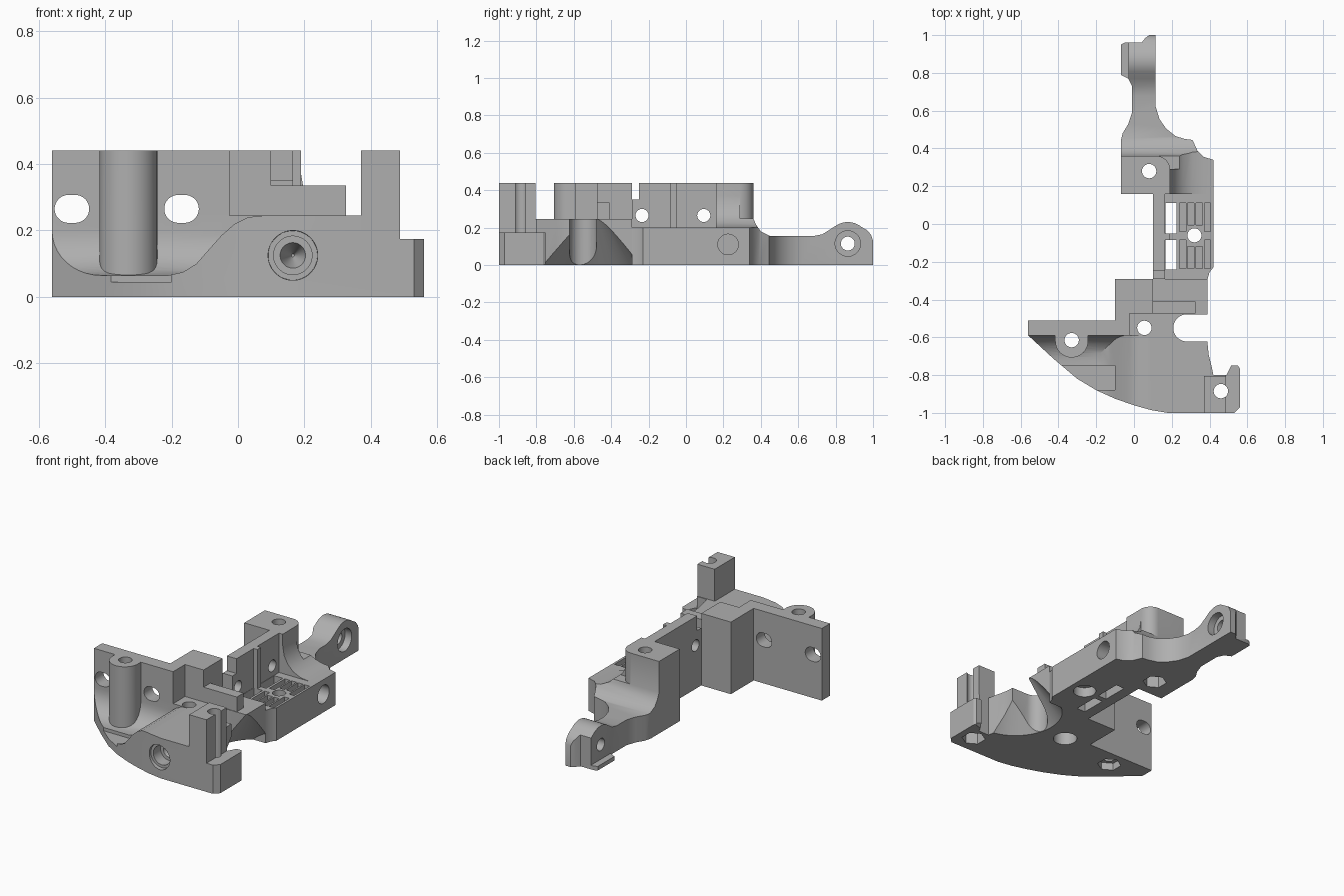
import bpy, bmesh
from math import sin, cos, pi
from mathutils import Vector

cube = bpy.data.objects.get("Cube")
if cube:
    bpy.data.objects.remove(cube, do_unlink=True)

grey = bpy.data.materials.new("plain_grey")
grey.use_nodes = True
tone = (0.43, 0.43, 0.43, 1)
grey.diffuse_color = tone
grey.node_tree.nodes["Principled BSDF"].inputs["Base Color"].default_value = tone


def prism(name, pts, lo, hi, axis="z", taper=1):
    """Extrude a 2D profile along an axis, optionally scaling the far end."""
    place = {"z": lambda a, b, h: (a, b, h),
             "y": lambda a, b, h: (a, h, b),
             "x": lambda a, b, h: (h, a, b)}[axis]
    pts = [Vector(p) for p in pts]
    mid = sum(pts, Vector((0, 0))) / len(pts)
    far = [mid + (p - mid) * taper for p in pts]
    bm = bmesh.new()
    a = [bm.verts.new(place(p.x, p.y, lo)) for p in pts]
    b = [bm.verts.new(place(p.x, p.y, hi)) for p in far]
    bm.faces.new(a)
    bm.faces.new(b[::-1])
    for i in range(len(a)):
        j = (i + 1) % len(a)
        bm.faces.new((a[i], b[i], b[j], a[j]))
    bmesh.ops.recalc_face_normals(bm, faces=bm.faces)
    mesh = bpy.data.meshes.new(name)
    bm.to_mesh(mesh)
    bm.free()
    mesh.materials.append(grey)
    ob = bpy.data.objects.new(name, mesh)
    bpy.context.collection.objects.link(ob)
    return ob


def box(x0, x1, y0, y1, z0, z1):
    return prism("block", [(x0, y0), (x1, y0), (x1, y1), (x0, y1)], z0, z1)


def ring(u, v, r, n=40, stretch=0):
    """Circle points; stretch pulls the halves apart into an oblong."""
    out = []
    for i in range(n):
        a = 2 * pi * (i + 0.5) / n
        out.append((u + r * cos(a) + (stretch if cos(a) > 0 else -stretch), v + r * sin(a)))
    return out


def rod(u, v, r, lo, hi, axis="z", n=40, stretch=0, taper=1):
    return prism("rod", ring(u, v, r, n, stretch), lo, hi, axis, taper)


def arc(u, v, r, a0, a1, n=10):
    return [(u + r * cos(a0 + (a1 - a0) * i / n), v + r * sin(a0 + (a1 - a0) * i / n))
            for i in range(n + 1)]


def combine(ob, others, mode):
    for other in others:
        m = ob.modifiers.new("shape", "BOOLEAN")
        m.operation, m.solver, m.object = mode, "EXACT", other
        with bpy.context.temp_override(object=ob, active_object=ob, selected_objects=[ob]):
            bpy.ops.object.modifier_apply(modifier=m.name)
        bpy.data.objects.remove(other, do_unlink=True)


# Front base slab with a swept front edge
front = prism("front_mount", [
    (-.56, -.59), (-.43, -.71), (-.3, -.82), (-.2, -.88), (-.1, -.925), (0, -.96), (.09, -.985), (.18, -1),
    (.53, -1), (.56, -.97), (.56, -.765), (.55, -.75), (.515, -.75), (.49, -.8), (.42, -.8),
    (.41, -.75), (.395, -.69), (.39, -.64), (.39, -.29), (-.1, -.29), (-.1, -.51), (-.56, -.51)], 0, .245)

# Scooped recess under the wall: ramp at the right, fillet at the back
ramp = [(-.7, .065), (-.21, .065), (-.165, .075), (-.125, .1), (-.09, .14), (-.05, .185), (-.01, .22), (.03, .24), (.08, .2451)]
recess = prism("recess", ramp + [(.08, .6), (-.7, .6)], -1.1, -.59, "y")
fillet = prism("fillet", arc(-.725, .2, .135, 0, -pi / 2) + [(-.725, .03), (-.5, .03), (-.5, .2)], -.8, .2, "x")
combine(recess, [fillet], "DIFFERENCE")
combine(front, [
    recess,
    box(-.385, -.1, -.88, -.75, .045, .2),
    rod(.47, -.5, .27, -.001, .25, taper=.3, n=64),
    rod(.39, -.55, .072, -.1, .6, stretch=.11),
    box(.487, .7, -1.1, -.7, .175, .6),
], "DIFFERENCE")

# Wall, screw boss, stepped block, shelf and corner post
combine(front, [
    box(-.56, -.1, -.59, -.51, .1, .44),
    prism("boss", arc(-.33, -.62, .087, 0, -pi, 20) + [(-.417, -.55), (-.243, -.55)], .05, .44),
    box(-.1, -.025, -.59, -.29, .1, .44),
    box(-.03, .1, -.475, -.29, .1, .44),
    box(.09, .325, -.475, -.41, .2, .335),
    box(.37, .487, -1, -.805, .1, .44),
], "UNION")

# Screw holes, nut pockets and the countersunk front hole
combine(front, [
    rod(-.5, .265, .042, -.8, -.4, "y", stretch=.01),
    rod(-.17, .265, .042, -.8, -.4, "y", stretch=.01),
    rod(-.33, -.615, .038, -.1, .6),
    rod(-.33, -.615, .068, -.1, .045, n=6),
    rod(.055, -.55, .038, -.1, .6),
    rod(.055, -.55, .068, -.1, .1),
    rod(.46, -.885, .038, -.1, .6),
    rod(.46, -.885, .068, -.1, .07, n=6),
    box(.46, .6, -.91, -.86, .175, .6),
    rod(.165, .125, .078, -1.1, -.97, "y", taper=.95),
    rod(.165, .125, .058, -1, -.9, "y"),
    rod(.165, .125, .045, -.92, -.8, "y", taper=.1),
], "DIFFERENCE")

# Middle bay: floor with grille, upright wall with a rib
bay = prism("grille_bay", [(.1, -.29), (.39, -.29), (.4, -.255), (.42, -.23), (.42, .16), (.1, .16)], 0, .2)
combine(bay, [
    box(.1, .165, -.25, .16, .05, .44),
    box(.1, .165, -.29, -.24, .05, .35),
    box(.16, .19, -.085, -.05, .1, .44),
], "UNION")
cuts = [box(.167, .225, -.24, -.085, -.1, .3), box(.167, .225, -.05, .11, -.1, .3),
        rod(.32, -.06, .037, -.1, .4), rod(.32, -.06, .065, -.1, .06)]
for y in (-.235, .095):
    cuts.append(rod(y, .265, .035, 0, .4, "x"))
for i in range(4):
    x = .24 + .044 * i
    inset = .035 if i in (1, 2) else 0
    cuts.append(box(x, x + .034, -.235, -.085 - inset, .15, .3))
    cuts.append(box(x, x + .034, -.04 + inset, .11, .15, .3))
combine(bay, cuts, "DIFFERENCE")

# Rear block and arm: plan outline crossed with a side profile
rear = prism("rear_arm", [
    (-.07, .16), (.42, .16), (.42, .34), (.37, .355), (.335, .39), (.31, .445), (.27, .45), (.22, .465),
    (.17, .505), (.135, .555), (.115, .62), (.115, 1), (.08, 1), (.06, .985), (.04, .96), (-.05, .96), (-.07, .95),
    (-.07, .79), (-.03, .77), (-.01, .73), (-.01, .59), (-.03, .53), (-.06, .48), (-.07, .44)], 0, .5)
side = prism("side_profile", [(.1, -.1), (.1, .44), (.36, .44), (.36, .25), (.375, .215), (.4, .18), (.45, .155),
                              (.68, .155), (.73, .165), (.77, .19)]
             + arc(.865, .115, .115, 2.1, .9) + [(.97, .185), (.99, .16), (1, .13), (1.1, .1), (1.1, -.1)],
             -1, 1, "x")
combine(rear, [side], "INTERSECT")
combine(rear, [
    # Swept side of the block down to the shelf
    prism("sweep", [(.19, .6), (.19, .37), (.2, .31), (.225, .265), (.26, .23), (.31, .207), (.37, .2),
                    (.6, .2), (.6, .6)], .1, .46, "y"),
    # Rounded rear corner of the block
    prism("corner", arc(.12, .29, .07, 0, pi / 2) + [(.12, .5), (.3, .5), (.3, .29)], .25, .6),
    # Thin lip beside the end eye
    box(-.2, -.03, .7, 1.1, .025, .5),
    rod(.08, .28, .038, -.1, .6),
    rod(.08, .28, .068, -.1, .08, n=6),
    rod(.225, .11, .055, .25, .6, "x"),
    rod(.865, .115, .037, -.3, .4, "x"),
    rod(.865, .115, .068, .07, .4, "x"),
], "DIFFERENCE")

# Smooth curved faces, keep edges crisp
bpy.ops.object.select_all(action="DESELECT")
for ob in (front, bay, rear):
    ob.select_set(True)
bpy.context.view_layer.objects.active = front
bpy.ops.object.shade_smooth_by_angle(angle=.5)
